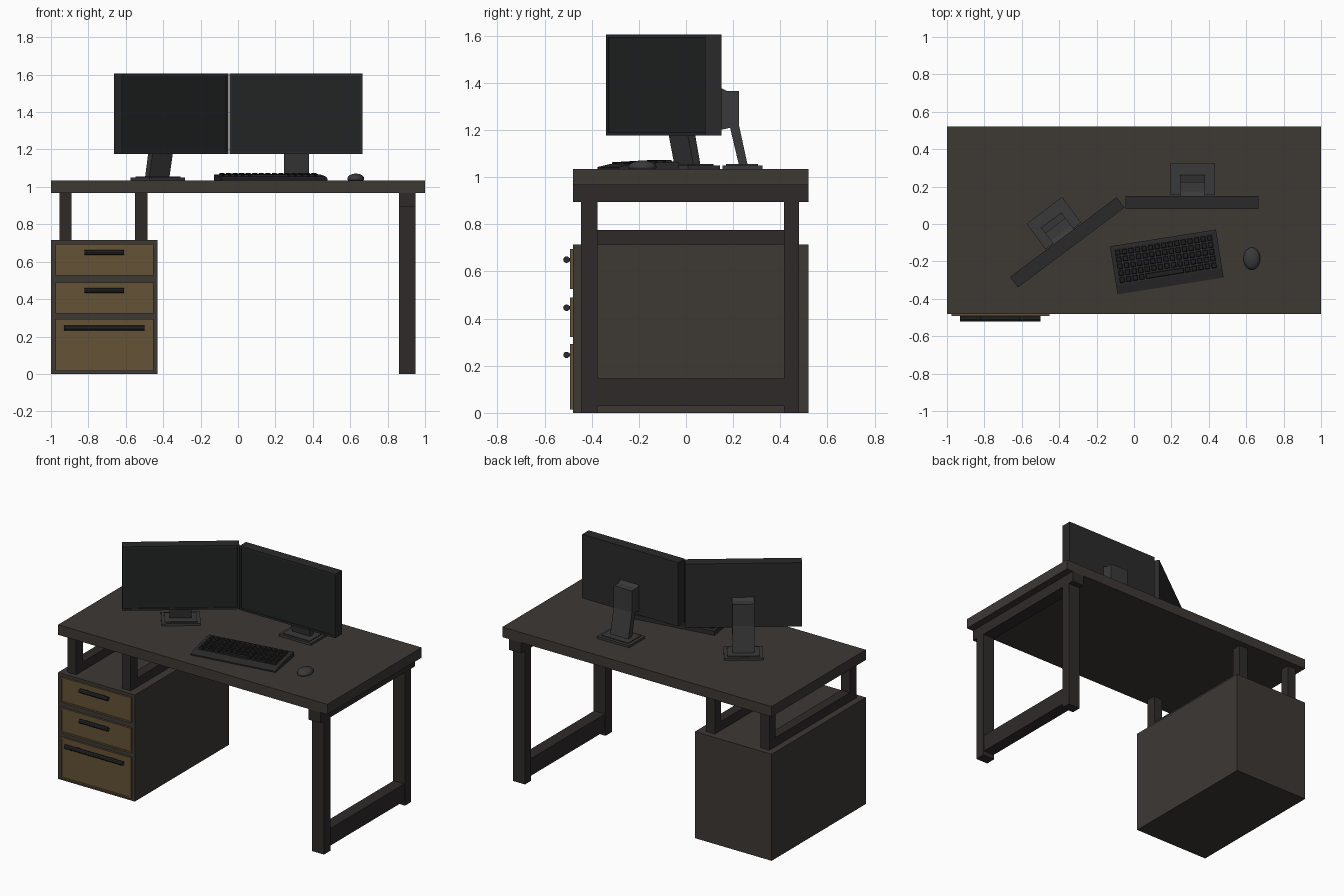
import bpy, bmesh
from math import radians
from mathutils import Matrix, Vector

if "Cube" in bpy.data.objects:
    bpy.data.objects.remove(bpy.data.objects["Cube"])


def mat(name, r, g, b):
    m = bpy.data.materials.new(name)
    m.diffuse_color = (r, g, b, 1)
    m.use_nodes = True
    m.node_tree.nodes["Principled BSDF"].inputs["Base Color"].default_value = m.diffuse_color
    return m


WOOD = mat("dark_wood", 0.047, 0.040, 0.034)
FRAME = mat("frame_metal", 0.028, 0.023, 0.023)
DRAWER = mat("drawer_wood", 0.13, 0.085, 0.038)
BLACK = mat("black_plastic", 0.024, 0.023, 0.024)
SCREEN = mat("screen", 0.016, 0.017, 0.017)
GREY = mat("grey_plastic", 0.042, 0.042, 0.043)
KEYS = mat("key_plastic", 0.014, 0.014, 0.014)


def finish(name, bm, m, mx=None):
    if mx:
        bm.transform(mx)
    bmesh.ops.recalc_face_normals(bm, faces=bm.faces)
    me = bpy.data.meshes.new(name)
    bm.to_mesh(me)
    bm.free()
    me.materials.append(m)
    ob = bpy.data.objects.new(name, me)
    bpy.context.collection.objects.link(ob)
    return ob


def add_box(bm, x, y, z):
    size = Vector((x[1] - x[0], y[1] - y[0], z[1] - z[0]))
    mid = Vector((sum(x) / 2, sum(y) / 2, sum(z) / 2))
    geo = bmesh.ops.create_cube(bm, size=1, matrix=Matrix.Translation(mid) @ Matrix.Diagonal((*size, 1)))
    return geo["verts"]


def box(name, m, x, y, z, mx=None):
    bm = bmesh.new()
    add_box(bm, x, y, z)
    return finish(name, bm, m, mx)


def panel(name, m, x, y, z, border, depth, mx=None, inner=None):
    """Box whose front (-y) face has a recessed centre."""
    bm = bmesh.new()
    add_box(bm, x, y, z)
    bm.normal_update()
    front = min(bm.faces, key=lambda f: f.calc_center_median().y)
    bmesh.ops.inset_region(bm, faces=[front], thickness=border)
    face = bmesh.ops.extrude_discrete_faces(bm, faces=[front])["faces"][0]
    bmesh.ops.translate(bm, verts=face.verts, vec=(0, depth, 0))
    if inner:
        face.material_index = 1
    ob = finish(name, bm, m, mx)
    if inner:
        ob.data.materials.append(inner)
    return ob


def prism(name, m, profile, x, mx=None):
    """Extrude a (y, z) profile along x."""
    bm = bmesh.new()
    f = bm.faces.new([bm.verts.new((x[0], y, z)) for y, z in profile])
    ext = bmesh.ops.extrude_face_region(bm, geom=[f])["geom"]
    vs = [g for g in ext if isinstance(g, bmesh.types.BMVert)]
    bmesh.ops.translate(bm, verts=vs, vec=(x[1] - x[0], 0, 0))
    return finish(name, bm, m, mx)


# desk top and drawer cabinet
box("desk_top", WOOD, (-1, 1), (-0.48, 0.52), (0.967, 1.035))
box("cabinet", WOOD, (-1, -0.43), (-0.48, 0.52), (0, 0.715))

# right leg frame and the two short frames on the cabinet
POSTS = ((-0.445, -0.375), (0.415, 0.48))
for i, y in enumerate(POSTS):
    box(f"right_leg_{i}", FRAME, (0.86, 0.95), y, (0, 0.9))
box("right_leg_top_rail", FRAME, (0.86, 0.95), (-0.48, 0.52), (0.895, 0.967))
box("right_leg_bottom_rail", FRAME, (0.865, 0.945), (-0.375, 0.415), (0.03, 0.145))
for side, x in (("left", (-0.955, -0.89)), ("right", (-0.55, -0.485))):
    for i, y in enumerate(POSTS):
        box(f"{side}_riser_post_{i}", FRAME, x, y, (0.715, 0.967))
    box(f"{side}_riser_rail", FRAME, x, (-0.375, 0.415), (0.715, 0.775))

# drawers with bar handles
for i, (z, hx, hz) in enumerate((((0.525, 0.695), (-0.82, -0.61), 0.65),
                                 ((0.322, 0.49), (-0.82, -0.61), 0.446),
                                 ((0.015, 0.293), (-0.93, -0.5), 0.246))):
    panel(f"drawer_front_{i}", DRAWER, (-0.977, -0.452), (-0.492, -0.47), z, 0.014, 0.005)
    bm = bmesh.new()
    rot = Matrix.Translation(((hx[0] + hx[1]) / 2, -0.507, hz)) @ Matrix.Rotation(radians(90), 4, 'Y')
    bmesh.ops.create_cone(bm, cap_ends=True, segments=10, radius1=0.014, radius2=0.014,
                          depth=hx[1] - hx[0], matrix=rot)
    for t in (0.2, 0.8):
        c = hx[0] + t * (hx[1] - hx[0])
        add_box(bm, (c - 0.01, c + 0.01), (-0.505, -0.48), (hz - 0.007, hz + 0.007))
    finish(f"drawer_handle_{i}", bm, BLACK)

# two identical monitors, built at the origin then placed
NECK = [(0.03, 1.38), (0.06, 1.365), (0.11, 1.365), (0.11, 1.22),
        (0.147, 1.05), (0.11, 1.05), (0.072, 1.21), (0.03, 1.2)]
for side, loc, ang in (("left", (-0.357, -0.098, 0), 36.8), ("right", (0.31, 0.115, 0), 0)):
    mx = Matrix.Translation(loc) @ Matrix.Rotation(radians(ang), 4, 'Z')
    panel(f"{side}_monitor", BLACK, (-0.356, 0.356), (-0.035, 0.035), (1.176, 1.605), 0.018, 0.006, mx, SCREEN)
    prism(f"{side}_monitor_neck", GREY, NECK, (-0.065, 0.07), mx)
    box(f"{side}_monitor_base", GREY, (-0.115, 0.123), (0.04, 0.21), (1.035, 1.05), mx)
    box(f"{side}_monitor_base_step", GREY, (-0.095, 0.103), (0.055, 0.19), (1.05, 1.056), mx)

# keyboard: sloped body with rows of keys
kb = Matrix.Translation((0.175, -0.203, 0)) @ Matrix.Rotation(radians(9), 4, 'Z')
prism("keyboard_body", BLACK, [(-0.13, 1.035), (-0.13, 1.043), (-0.08, 1.055), (0.115, 1.066),
                               (0.13, 1.064), (0.13, 1.035)], (-0.287, 0.287), kb)
bm = bmesh.new()
for r in range(5):
    y = -0.073 + r * 0.037
    z = 1.055 + (y + 0.08) * 0.056
    for c in range(15):
        x = -0.265 + c * 0.0355
        if r == 0 and 4 <= c <= 9:
            if c > 4:
                continue
            w = 0.0355 * 5 + 0.03
        else:
            w = 0.029
        vs = add_box(bm, (x, x + w), (y, y + 0.031), (z - 0.004, z + 0.010))
        mid = Vector((x + w / 2, y + 0.0155, 0))
        for v in vs:
            if v.co.z > z:
                v.co.x += 0.004 if v.co.x < mid.x else -0.004
                v.co.y += 0.004 if v.co.y < mid.y else -0.004
finish("keyboard_keys", bm, KEYS, kb)

# mouse: half ellipsoid
bm = bmesh.new()
bmesh.ops.create_uvsphere(bm, u_segments=20, v_segments=12, radius=1,
                          matrix=Matrix.Translation((0.63, -0.185, 1.043)) @ Matrix.Diagonal((0.045, 0.06, 0.028, 1)))
for v in bm.verts:
    v.co.z = max(v.co.z, 1.035)
mouse = finish("mouse", bm, GREY)
for p in mouse.data.polygons:
    p.use_smooth = True
